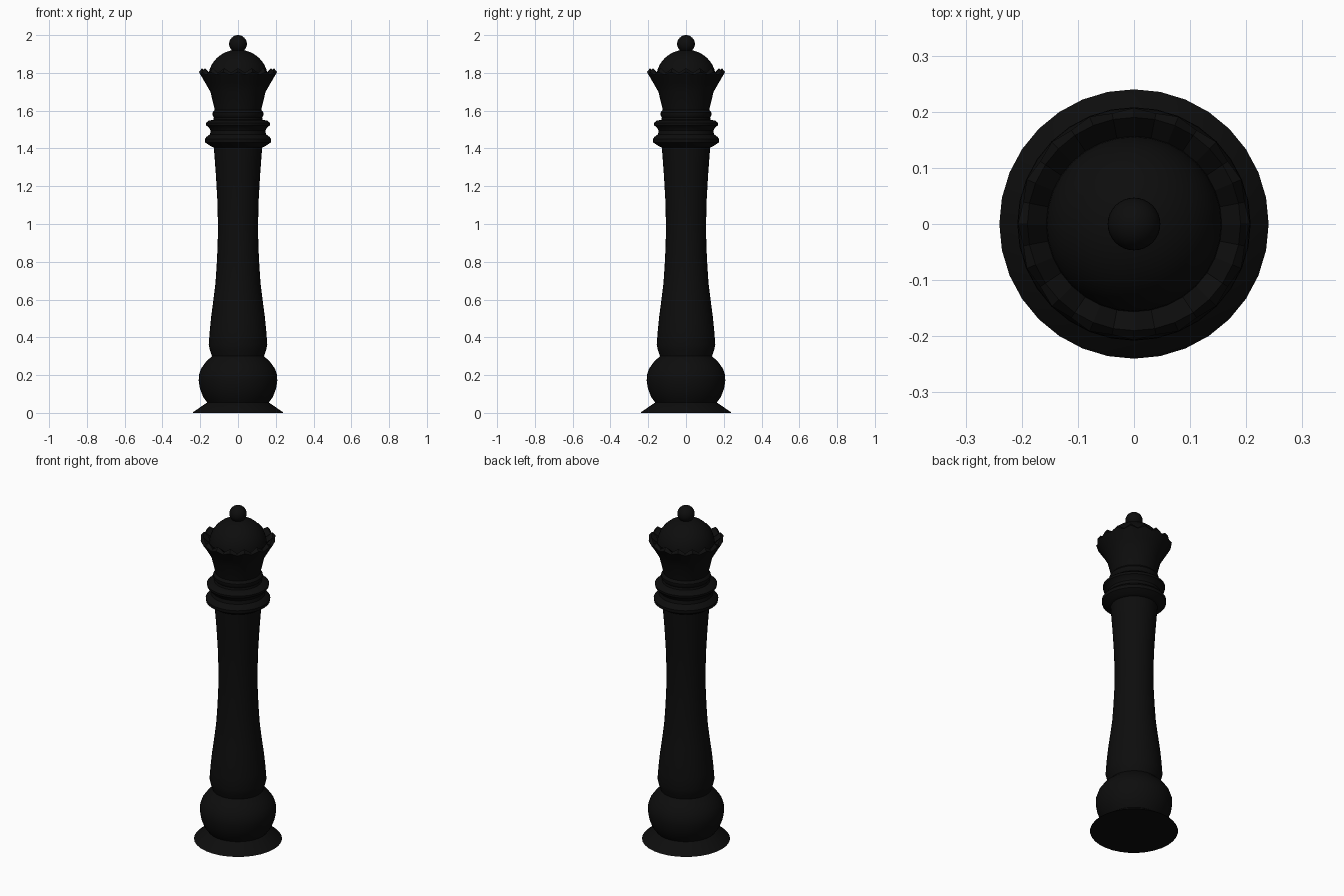
import bpy
import bmesh
from math import sin, cos, pi, radians

if "Cube" in bpy.data.objects:
    bpy.data.objects.remove(bpy.data.objects["Cube"])

SIDES = 32

black = bpy.data.materials.new("black lacquer")
black.use_nodes = True
colour = (0.004, 0.004, 0.004, 1)
black.diffuse_color = colour
black.node_tree.nodes["Principled BSDF"].inputs["Base Color"].default_value = colour


def finish(obj, angle=35):
    obj.data.materials.append(black)
    bpy.ops.object.select_all(action='DESELECT')
    obj.select_set(True)
    bpy.context.view_layer.objects.active = obj
    bpy.ops.object.shade_smooth_by_angle(angle=radians(angle))


def lathe(name, profile, shape=None, angle=35):
    """Turn (radius, height) points around z; shape may adjust each point."""
    bm = bmesh.new()
    rings = []
    for j, (r, z) in enumerate(profile):
        ring = []
        for i in range(SIDES):
            rr, zz = shape(i, j, r, z) if shape else (r, z)
            a = 2 * pi * i / SIDES
            ring.append(bm.verts.new((rr * cos(a), rr * sin(a), zz)))
        rings.append(ring)
    for low, high in zip(rings, rings[1:]):
        for i in range(SIDES):
            k = (i + 1) % SIDES
            bm.faces.new((low[i], low[k], high[k], high[i]))
    bm.faces.new(rings[0][::-1])
    bm.faces.new(rings[-1])
    mesh = bpy.data.meshes.new(name)
    bm.to_mesh(mesh)
    bm.free()
    obj = bpy.data.objects.new(name, mesh)
    bpy.context.collection.objects.link(obj)
    finish(obj, angle)
    return obj


# Flared foot and rounded bulb
lathe("base", [(.24, 0), (.235, .006), (.163, .055), (.185, .085), (.202, .13),
               (.208, .17), (.207, .20), (.195, .235), (.17, .27), (.138, .30)])

# Waisted column
lathe("shaft", [(.138, .30), (.148, .33), (.155, .36), (.150, .43), (.142, .51),
                (.130, .60), (.119, .69), (.113, .78), (.108, .88), (.106, .98),
                (.109, 1.12), (.117, 1.26), (.128, 1.405)])

# Two stacked rings and the neck
lathe("collar", [(.128, 1.405), (.145, 1.412), (.174, 1.432), (.176, 1.45),
                 (.165, 1.463), (.148, 1.475), (.145, 1.495), (.153, 1.51),
                 (.168, 1.522), (.170, 1.535), (.155, 1.547), (.130, 1.552),
                 (.128, 1.565), (.135, 1.575), (.135, 1.59), (.122, 1.605)])


# Fluted crown with a zigzag rim
def teeth(i, j, r, z):
    if i % 2 and j in (2, 3, 4):
        return r - (.006 if j < 4 else 0), z - (0, 0, .006, .015, .025)[j]
    return r, z


lathe("crown", [(.122, 1.60), (.146, 1.70), (.175, 1.75), (.207, 1.805),
                (.190, 1.825), (.155, 1.78)], teeth, 20)

# Dome
dome = [(.157 * cos(t * pi / 20), 1.775 + .148 * sin(t * pi / 20)) for t in range(10)]
lathe("dome", dome)

# Finial ball
bpy.ops.mesh.primitive_uv_sphere_add(segments=SIDES, ring_count=16, radius=.047,
                                     location=(0, 0, 1.953))
finial = bpy.context.object
finial.name = "finial"
finish(finial)
